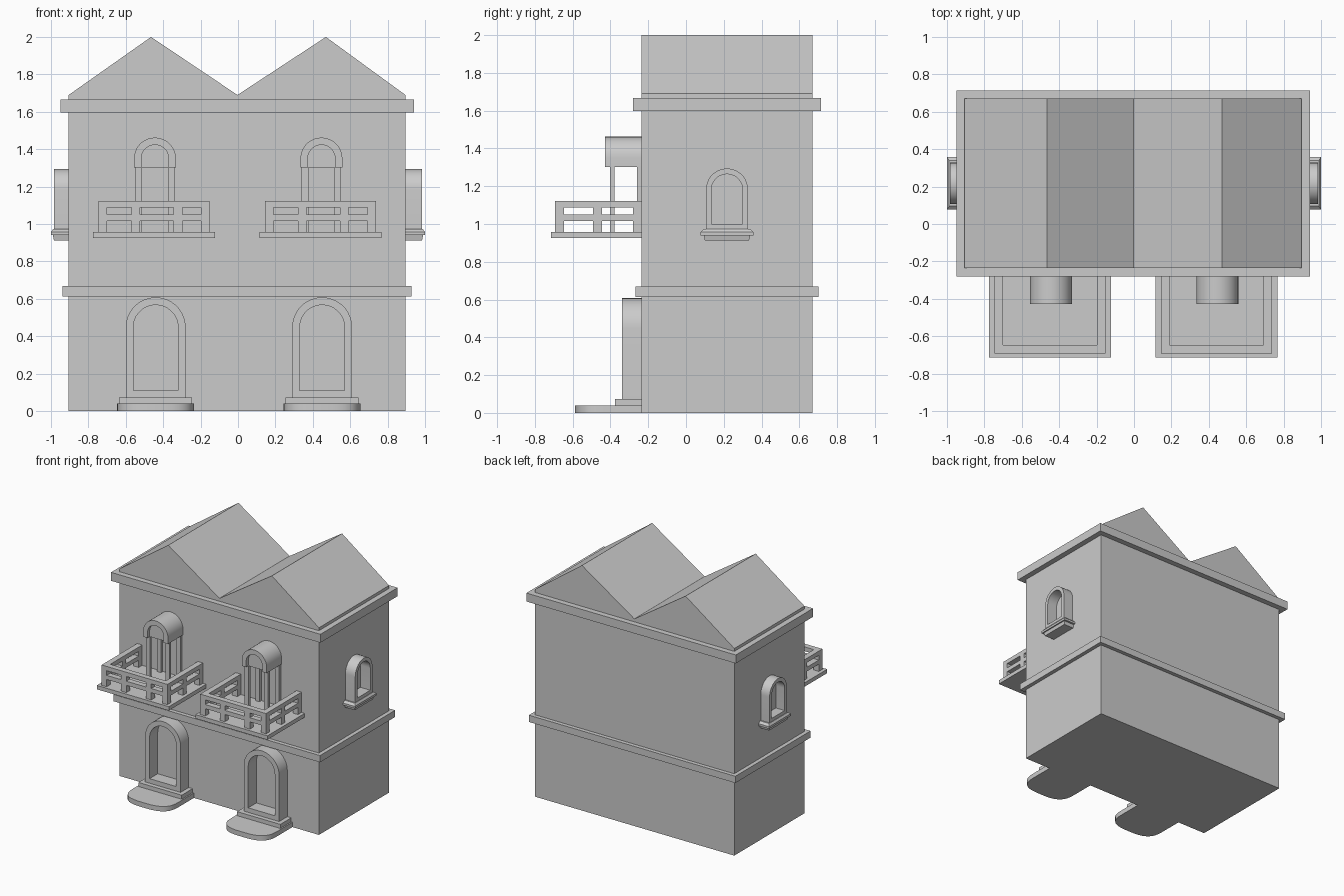
import bpy, bmesh, math

if "Cube" in bpy.data.objects:
    bpy.data.objects.remove(bpy.data.objects["Cube"])

WALL = -0.235            # front wall plane
SPACING = 0.89           # distance between the two house bays


def finish(name, bm, smooth=False):
    bmesh.ops.recalc_face_normals(bm, faces=bm.faces)
    mesh = bpy.data.meshes.new(name)
    bm.to_mesh(mesh)
    bm.free()
    ob = bpy.data.objects.new(name, mesh)
    bpy.context.collection.objects.link(ob)
    if smooth:
        bpy.ops.object.select_all(action='DESELECT')
        ob.select_set(True)
        bpy.context.view_layer.objects.active = ob
        bpy.ops.object.shade_smooth_by_angle(angle=math.radians(30))
    return ob


def boxes(name, items):
    """One object from boxes given as (x0, x1, y0, y1, z0, z1)."""
    bm = bmesh.new()
    for x0, x1, y0, y1, z0, z1 in items:
        verts = bmesh.ops.create_cube(bm, size=1)['verts']
        for v in verts:
            v.co = ((x0 + x1) / 2 + v.co.x * (x1 - x0),
                    (y0 + y1) / 2 + v.co.y * (y1 - y0),
                    (z0 + z1) / 2 + v.co.z * (z1 - z0))
    return finish(name, bm)


def prism(name, outline, place, d0, d1, smooth=False):
    """Extrude a 2D outline from depth d0 to d1; place maps (u, v, d) to xyz."""
    bm = bmesh.new()
    a = [bm.verts.new(place(u, v, d0)) for u, v in outline]
    b = [bm.verts.new(place(u, v, d1)) for u, v in outline]
    bm.faces.new(a)
    bm.faces.new(b)
    for i in range(len(a)):
        j = (i + 1) % len(a)
        bm.faces.new((a[i], a[j], b[j], b[i]))
    return finish(name, bm, smooth)


def arch(c, r, bottom, spring, n=18):
    """Round-topped outline, from bottom right over the top to bottom left."""
    arc = [(c + r * math.cos(math.pi * i / n), spring + r * math.sin(math.pi * i / n))
           for i in range(n + 1)]
    return [(c + r, bottom)] + arc + [(c - r, bottom)]


def ring(name, outer, inner, place, d0, d1):
    """Closed frame between two matching outlines."""
    bm = bmesh.new()
    loops = [[bm.verts.new(place(u, v, d)) for u, v in o]
             for o, d in ((outer, d0), (outer, d1), (inner, d1), (inner, d0))]
    n = len(outer)
    for k in range(4):
        p, q = loops[k], loops[(k + 1) % 4]
        for i in range(n):
            j = (i + 1) % n
            bm.faces.new((p[i], p[j], q[j], q[i]))
    return finish(name, bm, True)


def front(u, v, d):      # outline in x-z, depth along y
    return (u, d, v)


def flat(u, v, d):       # outline in x-y, depth along z
    return (u, v, d)


# Main block, floor band and cornice
boxes("house_body", [(-0.905, 0.895, WALL, 0.67, 0, 1.665)])
boxes("floor_band", [(-0.937, 0.927, -0.267, 0.702, 0.613, 0.668)])
boxes("cornice", [(-0.95, 0.94, -0.28, 0.715, 1.597, 1.666)])

# Double gable roof
prism("roof", [(-0.905, 1.65), (0.895, 1.65), (0.895, 1.69), (0.47, 2.0),
               (-0.003, 1.69), (-0.465, 2.0), (-0.905, 1.69)], front, WALL, 0.67)

for k, side in enumerate(("left", "right")):
    dx = SPACING * k

    # Entrance: rounded lower step, upper step, arched door frame
    c = -0.44 + dx
    edge = [(c + 0.206, WALL)]
    for i in range(21):
        t = math.pi * i / 20
        cs, sn = math.cos(t), math.sin(t)
        edge.append((c + 0.206 * math.copysign(abs(cs) ** 0.67, cs),
                     -0.42 - 0.168 * abs(sn) ** 0.67))
    edge.append((c - 0.206, WALL))
    prism(side + "_lower_step", edge, flat, 0, 0.04, True)
    boxes(side + "_upper_step", [(c - 0.195, c + 0.195, -0.376, WALL, 0.04, 0.073)])
    ring(side + "_door_frame", arch(c, 0.16, 0.073, 0.448),
         arch(c, 0.12, 0.11, 0.447), front, -0.34, WALL)

    # Balcony slab
    c = -0.449 + dx
    boxes(side + "_balcony_floor", [(c - 0.325, c + 0.325, -0.715, WALL, 0.925, 0.957)])

    # Balcony railing: two rails on three sides, with posts
    w, t, y0 = 0.297, 0.046, -0.693
    parts = []
    for z0, z1 in ((1.088, 1.123), (1.016, 1.05)):
        parts.append((c - w, c + w, y0, y0 + t, z0, z1))
        for s in (-w, w - t):
            parts.append((c + s, c + s + t, y0 + t, WALL, z0, z1))
    for u in (-w, -0.12, 0.105, w - t):
        parts.append((c + u, c + u + t, y0, y0 + t, 0.957, 1.11))
    for y in (-0.492, -0.28):
        for s in (-w, w - t):
            parts.append((c + s, c + s + t, y, y + t, 0.957, 1.11))
    boxes(side + "_balcony_railing", parts)

    # Arched hood over the balcony door, with recessed front panel
    c = -0.444 + dx
    prism(side + "_hood", arch(c, 0.112, 1.303, 1.35) + arch(c, 0.073, 1.303, 1.35)[::-1],
          front, -0.428, WALL, True)
    prism(side + "_hood_panel", arch(c, 0.075, 1.303, 1.35), front, -0.40, -0.38)

    # Slim posts carrying the hood, front pair and wall pair
    boxes(side + "_hood_posts",
          [(c + s - 0.018, c + s + 0.018, y, y + 0.024, 0.957, 1.31)
           for s in (-0.088, 0.088) for y in (-0.403, -0.26)])

# Side windows with moulded sills
for side, s in (("left", -1), ("right", 1)):
    def across(u, v, d, s=s):
        return (s * d, u, v)

    def profile(u, v, d, s=s):
        return (s * u, d, v)

    c = 0.217
    ring(side + "_window_frame", arch(c, 0.111, 0.965, 1.183),
         arch(c, 0.083, 1.0, 1.181), across, 0.895, 0.984)
    # Sill tiers: (half width, reach, height), lofted upward
    bm = bmesh.new()
    tiers = [(0.117, 0.984, 0.913), (0.123, 0.99, 0.94), (0.14, 1.0, 0.94),
             (0.14, 1.0, 0.957), (0.122, 0.988, 0.973)]
    rows = [[bm.verts.new(profile(x, z, y)) for x, y in
             ((0.89, c - h), (r, c - h), (r, c + h), (0.89, c + h))]
            for h, r, z in tiers]
    for p, q in zip(rows, rows[1:]):
        for i in range(4):
            j = (i + 1) % 4
            bm.faces.new((p[i], p[j], q[j], q[i]))
    bm.faces.new(rows[0])
    bm.faces.new(rows[-1])
    finish(side + "_window_sill", bm)
